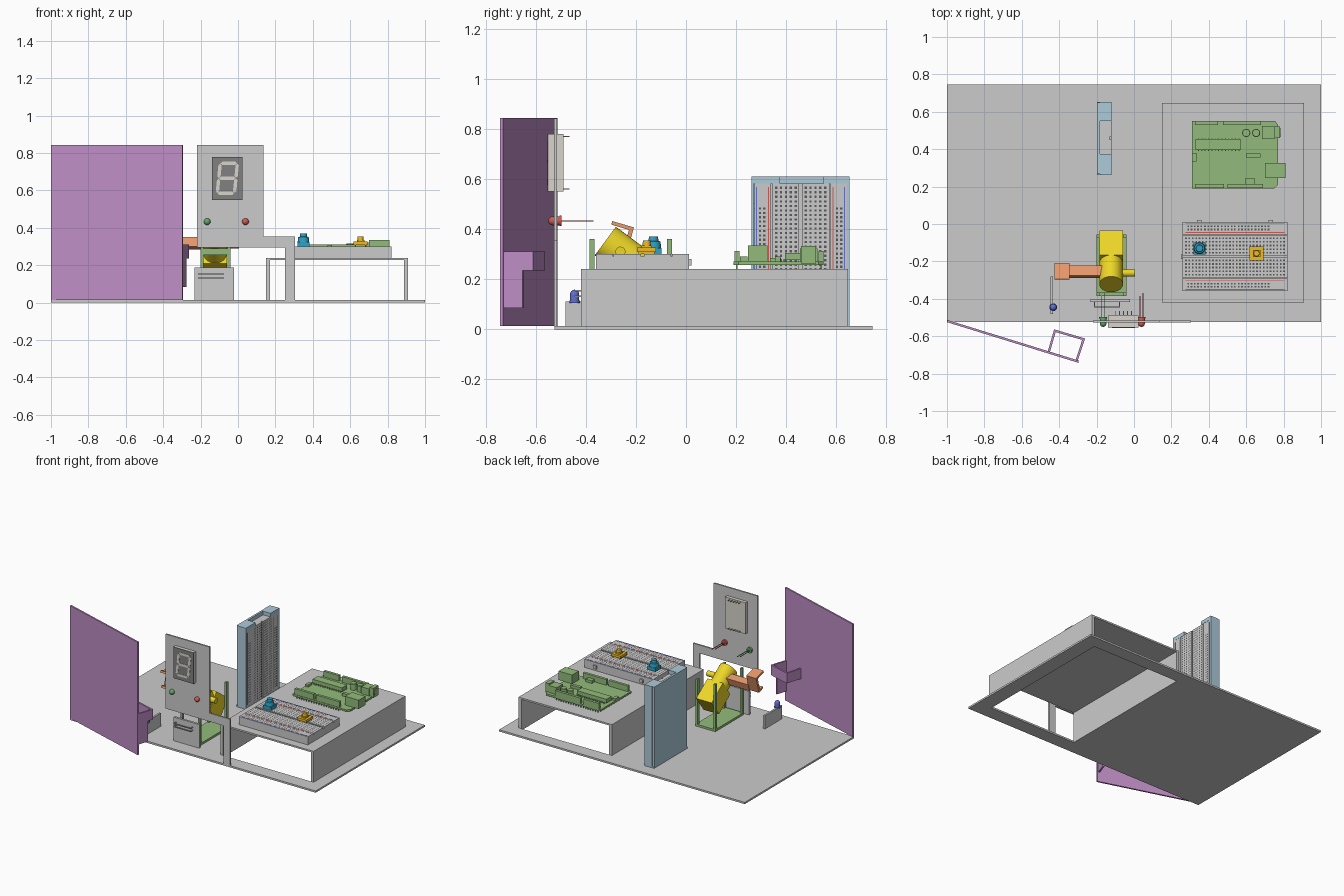
import bpy, bmesh, math
from mathutils import Matrix, Vector

if "Cube" in bpy.data.objects:
    bpy.data.objects.remove(bpy.data.objects["Cube"])

def mat(name, r, g, b):
    m = bpy.data.materials.new(name)
    m.diffuse_color = (r, g, b, 1)
    m.use_nodes = True
    m.node_tree.nodes["Principled BSDF"].inputs["Base Color"].default_value = m.diffuse_color
    return m

PURPLE = mat("purple", .52, .27, .56)
GREEN = mat("green", .29, .5, .2)
YELLOW = mat("yellow", .85, .68, .02)
ORANGE = mat("orange", .8, .32, .15)
AMBER = mat("amber", .85, .5, .02)
TEAL = mat("teal", .03, .36, .55)
PALE = mat("pale_blue", .42, .6, .7)
BLUE = mat("blue", .12, .16, .65)
RED = mat("red", .65, .1, .08)
LEDGREEN = mat("led_green", .12, .4, .14)
DARK = mat("dark", .1, .1, .1)
SLATE = mat("slate", .22, .22, .22)
CREAM = mat("cream", .68, .66, .6)

def finish(name, bm, m=None, M=None, smooth=False):
    bmesh.ops.recalc_face_normals(bm, faces=bm.faces)
    me = bpy.data.meshes.new(name)
    bm.to_mesh(me)
    bm.free()
    if M:
        me.transform(M)
    o = bpy.data.objects.new(name, me)
    bpy.context.collection.objects.link(o)
    if m:
        me.materials.append(m)
    if smooth:
        bpy.context.view_layer.objects.active = o
        bpy.ops.object.select_all(action='DESELECT')
        o.select_set(True)
        bpy.ops.object.shade_smooth_by_angle()
    return o

def boxes(name, spans, m=None, M=None):
    """Each span is x0, x1, y0, y1, z0, z1."""
    bm = bmesh.new()
    for a, b, c, d, e, f in spans:
        T = Matrix.Translation(((a+b)/2, (c+d)/2, (e+f)/2)) @ Matrix.Diagonal((b-a, d-c, f-e, 1))
        bmesh.ops.create_cube(bm, size=1, matrix=T)
    return finish(name, bm, m, M)

def prism(name, outlines, axis, lo, hi, m=None, M=None):
    """Extrude outlines along an axis; points are the other two coordinates in order."""
    bm = bmesh.new()
    at = {'x': lambda p, t: (t, *p), 'y': lambda p, t: (p[0], t, p[1]), 'z': lambda p, t: (*p, t)}[axis]
    for pts in outlines:
        v0 = [bm.verts.new(at(p, lo)) for p in pts]
        v1 = [bm.verts.new(at(p, hi)) for p in pts]
        bm.faces.new(v0)
        bm.faces.new(v1)
        for i in range(len(pts)):
            j = (i+1) % len(pts)
            bm.faces.new((v0[i], v0[j], v1[j], v1[i]))
    return finish(name, bm, m, M)

def lathe(name, loc, axis, profile, m=None, M=None, n=24):
    """Revolve (radius, offset) pairs around an axis through loc."""
    bm = bmesh.new()
    rings = [[bm.verts.new((r*math.cos(2*math.pi*i/n), r*math.sin(2*math.pi*i/n), h))
              for i in range(n)] for r, h in profile]
    for a, b in zip(rings, rings[1:]):
        for i in range(n):
            j = (i+1) % n
            bm.faces.new((a[i], a[j], b[j], b[i]))
    bm.faces.new(rings[0])
    bm.faces.new(rings[-1])
    q = Vector((0, 0, 1)).rotation_difference(Vector(axis)).to_matrix().to_4x4()
    T = Matrix.Translation(loc) @ q
    return finish(name, bm, m, M @ T if M else T, True)

# base plate with the table footprint cut out
base = boxes("base_plate", [(-1, 1, -.525, .745, 0, .013)])
cut = boxes("cutter", [(.172, .888, -.42, .647, -.1, .1)])
cut.hide_render = True
mod = base.modifiers.new("hole", 'BOOLEAN')
mod.operation, mod.object = 'DIFFERENCE', cut
bpy.context.view_layer.objects.active = base
bpy.ops.object.modifier_apply(modifier="hole")
bpy.data.objects.remove(cut)

# table: tunnel open at front and back
prism("table", [[(.15, .013), (.172, .013), (.172, .228), (.888, .228), (.888, .013), (.91, .013),
                 (.91, .24), (.15, .24)]], 'y', -.42, .647)

# front panel with side arm and leg
prism("front_panel", [[(-.22, .294), (.25, .294), (.25, .013), (.305, .013), (.305, .355),
                       (.135, .355), (.135, .842), (-.22, .842)]], 'y', -.527, -.515)

# digit display
boxes("display_body", [(-.14, .025, -.55, -.49, .55, .78)], CREAM)
boxes("display_face", [(-.14, .025, -.553, -.55, .55, .78)], SLATE)
boxes("display_pins", [(-.1+i*.021, -.096+i*.021, -.49, -.466, z, z+.004)
                       for i in range(5) for z in (.558, .768)], CREAM)
def bar(cx, cz, h, upright):
    t = .009
    p = [(-h, 0), (-h+t, t), (h-t, t), (h, 0), (h-t, -t), (-h+t, -t)]
    p = [(b, a) if upright else (a, b) for a, b in p]
    return [(cx+a+.1*(cz+b-.665), cz+b) for a, b in p]
segs = [bar(-.057, .665+k*.08, .044, False) for k in (-1, 0, 1)]
segs += [bar(-.057+s*.046, .665+k*.04, .038, True) for s in (-1, 1) for k in (-1, 1)]
prism("display_segments", segs, 'y', -.555, -.552, CREAM)

# indicator lamps
DOME = [(.018*math.cos(a*math.pi/12), .035+.018*math.sin(a*math.pi/12)) for a in range(6)]
LAMP = [(.021, 0), (.021, .009), (.018, .009)] + DOME + [(.002, .053)]
for nm, x, m in (("green_lamp", -.165, LEDGREEN), ("red_lamp", .04, RED)):
    lathe(nm, (x, -.497, .433), (0, -1, 0), LAMP, m)
    boxes(nm+"_legs", [(x+s-.002, x+s+.002, -.497, e, .431, .435) for s, e in ((-.008, -.385), (.008, -.37))], m)

# swung-open door with a hollow latch box on its free end
def wall(a, b, t=.012):
    a, b = Vector(a), Vector(b)
    n = (b-a).orthogonal().normalized()*t
    return [tuple(p) for p in (a, b, b+n, a+n)]
prism("door", [wall((-1, -.525), (-.298, -.742))], 'z', .013, .843, PURPLE)
A, B, C, D = (-.302, -.735), (-.262, -.612), (-.427, -.563), (-.463, -.688)
prism("latch_box", [wall(A, B), wall(B, C), wall(C, D)], 'z', .235, .31, PURPLE)
prism("latch_side", [wall(A, (-.275, -.652))], 'z', .085, .235, PURPLE)

# small sensor stand beside the door
boxes("sensor_stand", [(-.446, -.432, -.482, -.28, .013, .11)])
lathe("sensor_lamp", (-.432, -.445, .105), (0, 0, 1), LAMP, BLUE)
boxes("sensor_lamp_legs", [(-.431, -.427, y, y+.004, .013, .105) for y in (-.455, -.44)])

# small upright plate under the panel, with a wire staple
boxes("lower_plate", [(-.232, -.022, -.418, -.402, .013, .187)])
boxes("staple", [(-.215, -.075, -.446, -.44, z, z+.006) for z in (.128, .15)] +
      [(x, x+.006, -.446, -.418, z, z+.006) for x in (-.215, -.081) for z in (.128, .15)])

# motor cradle
boxes("motor_cradle", [(-.2, -.04, -.385, -.055, .013, .028), (-.2, -.04, -.385, -.367, .255, .29)] +
      [(x, x+.016, y, y+.02, .028, .36) for x in (-.2, -.056) for y in (-.385, -.075)], GREEN)

# tilted gear motor
T = Matrix.Translation((-.122, -.2, .262)) @ Matrix.Rotation(math.radians(-36.4), 4, 'X')
boxes("gearbox", [(-.063, .063, -.01, .153, -.0715, .0715)], YELLOW, T)
lathe("motor_can", (0, 0, 0), (0, -1, 0), [(.063, 0), (.063, .152)], YELLOW,
      T @ Matrix.Diagonal((1, 1, 1.13, 1)), 32)
lathe("motor_shaft", (-.19, -.262, .31), (1, 0, 0), [(.02, 0), (.02, .195)], YELLOW)

# swing arm and hooked end
prism("swing_arm", [[(-.29, .3), (-.237, .285), (-.222, .335), (-.275, .35)]], 'x', -.35, -.17, ORANGE)
prism("arm_hook", [[(-.295, .432), (-.208, .407), (-.24, .29), (-.29, .303), (-.286, .318),
                    (-.252, .308), (-.228, .397), (-.298, .418)]], 'x', -.425, -.345, ORANGE)

# prototyping boards: length x, width y, holes on +z
def board(name, M):
    L, W, H = .28, .185, .03
    boxes(name, [(-L, L, -.115, -.006, -H, H), (-L, L, .006, .115, -H, H), (-L, L, -.006, .006, -H, H-.02),
                 (-L, L, .118, W, -H, H), (-L, L, -W, -.118, -H, H), (-L, L, -.118, .118, -H, H-.01)] +
          [(x-.012, x+.012, W, W+.01, -.015, .01) for x in (-.19, .19)] +
          [(-L-.01, -L, -.012, .012, -.015, .01)], None, M)
    bm = bmesh.new()
    spots = [(-.262+i*.01807, s*(.02+k*.0195)) for i in range(30) for k in range(5) for s in (-1, 1)]
    spots += [(-.25+(i+i//5*.2)*.0173, s*k) for i in range(25) for k in (.145, .162) for s in (-1, 1)]
    for x, y in spots:
        bm.faces.new([bm.verts.new((x+a*.0045, y+b*.0045, H+.0006))
                      for a, b in ((-1, -1), (1, -1), (1, 1), (-1, 1))])
    finish(name+"_holes", bm, DARK, M)
    for nm, y, m in (("_blue_lines", .176, BLUE), ("_red_lines", .129, RED)):
        boxes(name+nm, [(-.265, .265, s*y-.002, s*y+.002, H, H+.0008) for s in (-1, 1)], m, M)

board("flat_board", Matrix.Translation((.54, -.174, .27)))
UP = Matrix(((0, 0, 1, 0), (0, -1, 0, 0), (1, 0, 0, 0), (0, 0, 0, 1)))
board("upright_board", Matrix.Translation((-.151, .458, .303)) @ UP)

# holder for the upright board
boxes("board_holder", [(-.197, -.182, .268, .65, .013, .61), (-.182, -.12, .262, .272, .013, .61),
                       (-.182, -.12, .643, .653, .013, .61), (-.182, -.12, .272, .375, .583, .61),
                       (-.182, -.12, .55, .643, .583, .61), (-.197, -.12, .262, .653, .013, .024)], PALE)

# dial and trimmer on the flat board
boxes("dial_base", [(.318, .382, -.162, -.098, .30, .325)], TEAL)
lathe("dial_knob", (.35, -.13, .325), (0, 0, 1), [(.031, 0), (.028, .025), (.02, .028), (.018, .045)], TEAL)
boxes("trimmer", [(.617, .693, -.195, -.12, .308, .326), (.625, .632, -.19, -.125, .3, .308),
                  (.678, .685, -.19, -.125, .3, .308), (.635, .675, -.177, -.138, .326, .335)], AMBER)
lathe("trimmer_knob", (.655, -.157, .33), (0, 0, 1), [(.017, 0), (.015, .025)], AMBER)

# control board with its connectors and chips
prism("control_board", [[(.31, .19), (.75, .19), (.77, .21), (.77, .53), (.755, .55), (.31, .55)]],
      'z', .257, .27, GREEN)
boxes("control_parts", [(.70, .81, .247, .325, .27, .335), (.685, .75, .455, .525, .262, .322),
                        (.75, .78, .46, .52, .262, .332), (.33, .57, .395, .455, .276, .305),
                        (.595, .645, .215, .245, .27, .29), (.31, .335, .335, .38, .27, .285),
                        (.6, .675, .355, .378, .27, .29)] +
      [(a, b, y, y+.02, .27, .312) for a, b, y in ((.325, .45, .53), (.475, .68, .53),
                                                 (.325, .48, .193), (.5, .69, .193))], GREEN)
boxes("control_pins", [(.342+i*.018, .347+i*.018, y, y+.005, .262, .28) for i in range(13) for y in (.39, .456)] +
      [(.335+i*.02, .34+i*.02, y, y+.005, .24, .257) for i in range(18) for y in (.2, .538)], GREEN)
for i, x in enumerate((.6, .653)):
    lathe(f"capacitor_{i}", (x, .487, .27), (0, 0, 1), [(.022, 0), (.022, .044), (.019, .047)], GREEN)
lathe("jack_ring", (.78, .49, .297), (1, 0, 0), [(.024, 0), (.024, .004)], GREEN)
